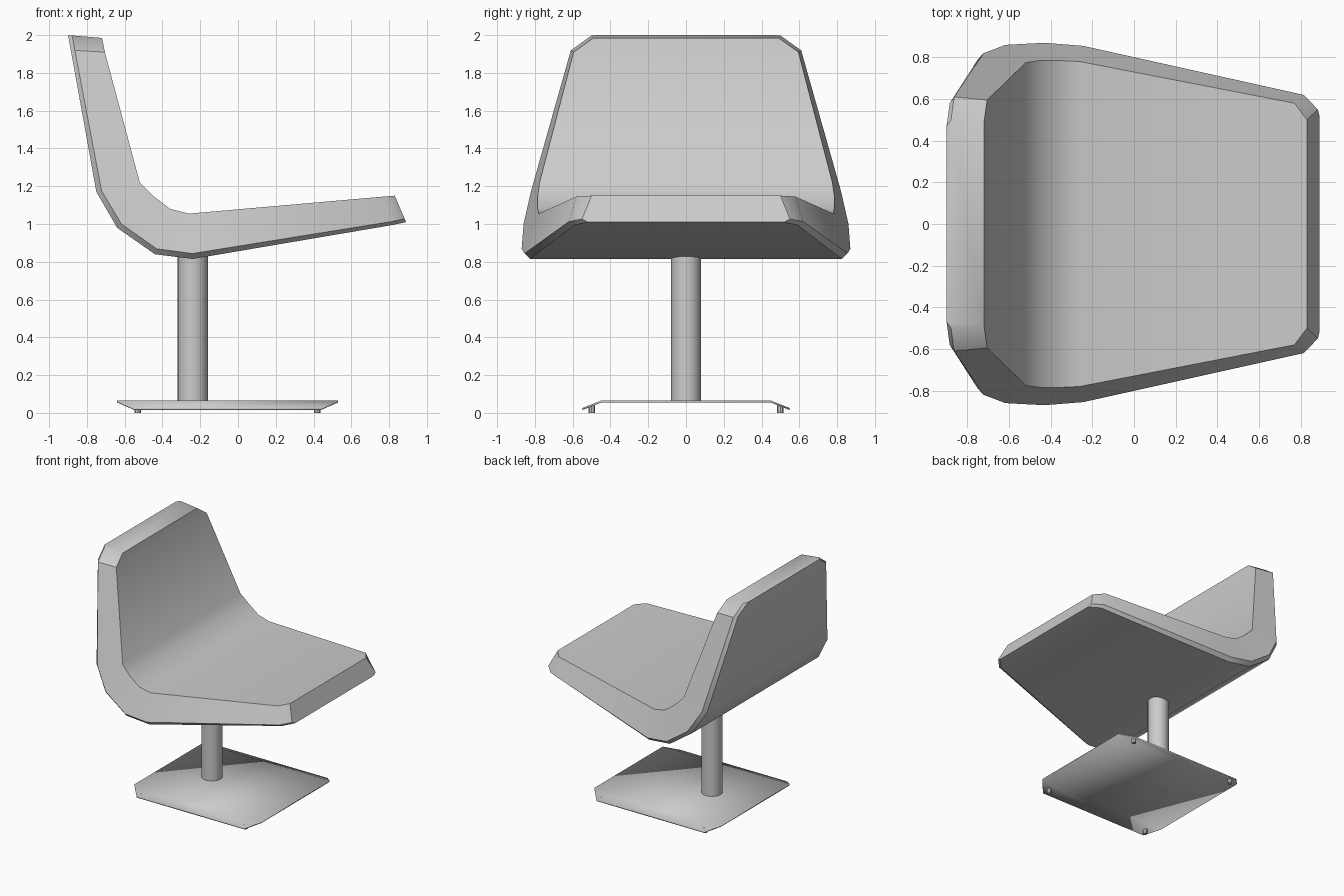
import bpy, bmesh, math
from mathutils import Vector

cube = bpy.data.objects.get("Cube")
if cube:
    bpy.data.objects.remove(cube, do_unlink=True)

grey = bpy.data.materials.new("mid_grey")
grey.use_nodes = True
colour = (0.6, 0.6, 0.6, 1)
grey.diffuse_color = colour
grey.node_tree.nodes["Principled BSDF"].inputs["Base Color"].default_value = colour


def finish(name, bm, angle=35):
    bmesh.ops.recalc_face_normals(bm, faces=bm.faces)
    mesh = bpy.data.meshes.new(name)
    bm.to_mesh(mesh)
    bm.free()
    mesh.materials.append(grey)
    obj = bpy.data.objects.new(name, mesh)
    bpy.context.collection.objects.link(obj)
    bpy.ops.object.select_all(action='DESELECT')
    obj.select_set(True)
    bpy.context.view_layer.objects.active = obj
    bpy.ops.object.shade_smooth_by_angle(angle=math.radians(angle))
    return obj


def cylinder(name, x, y, z0, z1, radius, sides):
    bm = bmesh.new()
    bmesh.ops.create_cone(bm, cap_ends=True, segments=sides,
                          radius1=radius, radius2=radius, depth=z1 - z0)
    bmesh.ops.translate(bm, verts=bm.verts, vec=(x, y, (z0 + z1) / 2))
    return finish(name, bm)


# Shell stations from backrest top to seat front:
# outer x, outer z, outer half width, inner x, inner z, inner half width
stations = [
    (-0.90, 2.00, 0.50, -0.72, 1.985, 0.49),
    (-0.885, 1.92, 0.61, -0.705, 1.91, 0.595),
    (-0.75, 1.17, 0.82, -0.52, 1.22, 0.775),
    (-0.64, 0.98, 0.86, -0.45, 1.15, 0.785),
    (-0.44, 0.84, 0.87, -0.36, 1.08, 0.785),
    (-0.24, 0.815, 0.855, -0.26, 1.055, 0.78),
    (0.82, 0.995, 0.62, 0.77, 1.145, 0.58),
    (0.89, 1.01, 0.55, 0.83, 1.15, 0.50),
]

# Seat and backrest: one lofted shell with a small chamfer under the sides
bm = bmesh.new()
rings = []
for ox, oz, ow, ix, iz, iw in stations:
    outer, inner = Vector((ox, 0, oz)), Vector((ix, 0, iz))
    chamfer = outer.lerp(inner, 0.12)
    half = [(outer, ow - 0.03), (chamfer, ow), (inner, iw)]
    loop = half + [(p, -w) for p, w in reversed(half)]
    rings.append([bm.verts.new((p.x, w, p.z)) for p, w in loop])
for a, b in zip(rings, rings[1:]):
    for i in range(len(a)):
        j = (i + 1) % len(a)
        bm.faces.new((a[i], a[j], b[j], b[i]))
bm.faces.new(rings[0])
bm.faces.new(rings[-1])
finish("seat_shell", bm)

# Pedestal
cylinder("pedestal_post", -0.24, 0, 0.055, 0.84, 0.08, 16)

# Base: a thin sheet with side flaps folded down
bm = bmesh.new()
rows = []
for y, z, inset in ((-0.55, 0.025, 0.09), (-0.45, 0.065, 0),
                    (0.45, 0.065, 0), (0.55, 0.025, 0.09)):
    rows.append([bm.verts.new((-0.64 + inset, y, z)),
                 bm.verts.new((0.53 - inset, y, z))])
for a, b in zip(rows, rows[1:]):
    bm.faces.new((a[0], a[1], b[1], b[0]))
base = finish("base_plate", bm, 15)
sheet = base.modifiers.new("sheet_thickness", 'SOLIDIFY')
sheet.thickness = 0.01
sheet.offset = -1 if base.data.polygons[1].normal.z > 0 else 1

# Glide feet
for x, xname in ((-0.53, "back"), (0.42, "front")):
    for y, yname in ((-0.5, "right"), (0.5, "left")):
        cylinder(f"{xname}_{yname}_foot", x, y, 0, 0.04, 0.017, 8)
